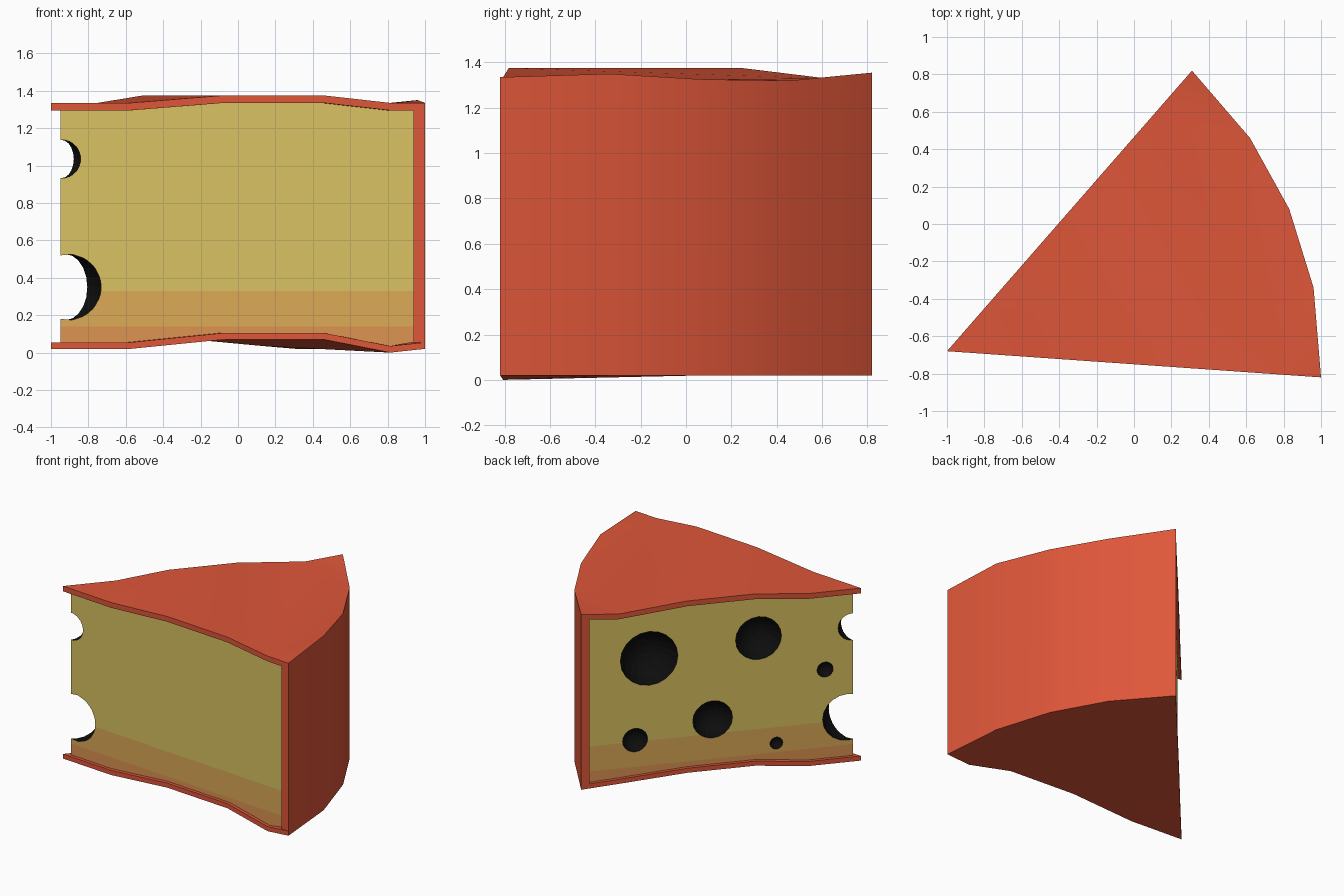
import bpy, bmesh, math
from mathutils import Vector, Matrix

if "Cube" in bpy.data.objects:
    bpy.data.objects.remove(bpy.data.objects["Cube"])


def srgb(r, g, b):
    f = lambda c: c / 12.92 if c <= 0.04045 else ((c + 0.055) / 1.055) ** 2.4
    return (f(r / 255), f(g / 255), f(b / 255), 1)


def material(name, *rgb):
    m = bpy.data.materials.new(name)
    m.diffuse_color = srgb(*rgb)
    m.use_nodes = True
    m.node_tree.nodes["Principled BSDF"].inputs["Base Color"].default_value = m.diffuse_color
    return m


red = material("rind red", 222, 86, 57)
cheese_mats = [material("cheese yellow", 217, 193, 97),
               material("cheese orange", 220, 168, 86),
               material("cheese deep orange", 220, 147, 82),
               material("hole black", 13, 13, 14)]

# wedge outline: tip, front cut, outer arc, left cut (counter-clockwise)
TIP, A, B = Vector((-1, -0.68)), Vector((1, -0.82)), Vector((0.31, 0.82))
OUT = ([TIP] + [TIP.lerp(A, t) for t in (0.213, 0.462, 0.729, 0.907)] + [A]
       + [Vector(p) for p in ((0.96, -0.34), (0.83, 0.08), (0.62, 0.46))] + [B]
       + [TIP.lerp(B, t) for t in (0.865, 0.62, 0.377, 0.19)])
TOP = [1.335, 1.335, 1.375, 1.375, 1.335, 1.335, 1.35, 1.325, 1.32, 1.355,
       1.33, 1.375, 1.375, 1.335]
BOT = [0.02, 0.02, 0.07, 0.07, 0.0, 0.02, 0.02, 0.02, 0.02, 0.02,
       0.035, 0.065, 0.065, 0.02]
LOW = [z + 0.035 for z in BOT]    # upper side of the bottom rind
HIGH = [z - 0.04 for z in TOP]    # underside of the top rind
WEDGE_CAPS = [(0, 1, 13), (1, 2, 12, 13), (2, 3, 11, 12), (3, 4, 10, 11),
              (4, 5, 6, 7, 8, 9, 10)]
WALL_CAPS = [(i, i + 1, 8 - i, 9 - i) for i in range(4)]


def normal(p, q):
    d = (q - p).normalized()
    return Vector((-d.y, d.x))


def inset(cut, arc):
    """Move the cut edges and the arc edges of the outline inward."""
    n, res = len(OUT), []
    dist = [arc if 5 <= i <= 8 else cut for i in range(n)]
    for i, p in enumerate(OUT):
        n1, n2 = normal(OUT[i - 1], p), normal(p, OUT[(i + 1) % n])
        d1, d2 = dist[i - 1], dist[i]
        det = n1.x * n2.y - n1.y * n2.x
        if abs(det) < 1e-4:
            res.append(p + n1 * d1)
        else:
            res.append(p + Vector((d1 * n2.y - d2 * n1.y,
                                   d2 * n1.x - d1 * n2.x)) / det)
    return res


def slab(pts, low, high, caps):
    """Closed prism between two wavy height lists."""
    bm = bmesh.new()
    lo = [bm.verts.new((p.x, p.y, z)) for p, z in zip(pts, low)]
    hi = [bm.verts.new((p.x, p.y, z)) for p, z in zip(pts, high)]
    flat = []
    for c in caps:
        flat.append(bm.faces.new([hi[i] for i in c]))
        flat.append(bm.faces.new([lo[i] for i in reversed(c)]))
    for i in range(len(pts)):
        j = (i + 1) % len(pts)
        bm.faces.new((lo[i], lo[j], hi[j], hi[i]))
    bmesh.ops.triangulate(bm, faces=flat)
    bmesh.ops.recalc_face_normals(bm, faces=bm.faces[:])
    return bm


def add(name, bm, mats, smooth=False):
    me = bpy.data.meshes.new(name)
    bm.to_mesh(me)
    bm.free()
    for m in mats:
        me.materials.append(m)
    if smooth:
        me.polygons.foreach_set("use_smooth", [True] * len(me.polygons))
        me.set_sharp_from_angle(angle=math.radians(30))
    ob = bpy.data.objects.new(name, me)
    bpy.context.scene.collection.objects.link(ob)
    return ob


# rind: top, bottom and curved back
add("top_rind", slab(OUT, HIGH, TOP, WEDGE_CAPS), [red], True)
add("bottom_rind", slab(OUT, BOT, LOW, WEDGE_CAPS), [red], True)
wall = OUT[5:10] + inset(0, 0.06)[5:10][::-1]
ring = lambda z: z[5:10] + z[5:10][::-1]
add("back_rind", slab(wall, ring(LOW), ring(HIGH), WALL_CAPS), [red], True)

# cheese body with flat colour bands near the bottom
body = inset(0.025, 0.06)
bm = slab(body, LOW, HIGH, WEDGE_CAPS)
for z in (0.14, 0.33):
    bmesh.ops.bisect_plane(bm, geom=bm.verts[:] + bm.edges[:] + bm.faces[:],
                           plane_co=(0, 0, z), plane_no=(0, 0, 1))
for f in bm.faces:
    z = f.calc_center_median().z
    f.material_index = 2 if z < 0.14 else 1 if z < 0.33 else 0
cheese = add("cheese", bm, cheese_mats)

# round holes: six on the left cut, two bitten out of the tip
left_in = -normal(TIP, B)
bisector = ((A - TIP).normalized() + (B - TIP).normalized()).normalized()
holes = [(TIP.lerp(B, f) + left_in * 0.025, z, r) for f, z, r in (
    (0.754, 0.955, 0.207), (0.363, 1.023, 0.165), (0.125, 0.73, 0.058),
    (0.527, 0.44, 0.143), (0.804, 0.343, 0.09), (0.299, 0.208, 0.046))]
holes += [(body[0] + bisector * 0.045, 0.35, 0.178),
          (body[0] + bisector * 0.004, 1.035, 0.104)]
turn = left_in.to_3d().to_track_quat('Z', 'Y').to_matrix().to_4x4()
bm = bmesh.new()
for p, z, r in holes:
    bmesh.ops.create_uvsphere(bm, u_segments=20, v_segments=11, radius=r,
                              matrix=Matrix.Translation((p.x, p.y, z)) @ turn)
for f in bm.faces:
    f.material_index = 3
cutter = add("hole_cutter", bm, cheese_mats)
cutter.hide_render = True

mod = cheese.modifiers.new("holes", 'BOOLEAN')
mod.operation = 'DIFFERENCE'
mod.solver = 'EXACT'
mod.object = cutter
bpy.context.view_layer.update()
deps = bpy.context.evaluated_depsgraph_get()
cut_mesh = bpy.data.meshes.new_from_object(cheese.evaluated_get(deps))
cheese.modifiers.clear()
cheese.data = cut_mesh
bpy.data.objects.remove(cutter)
